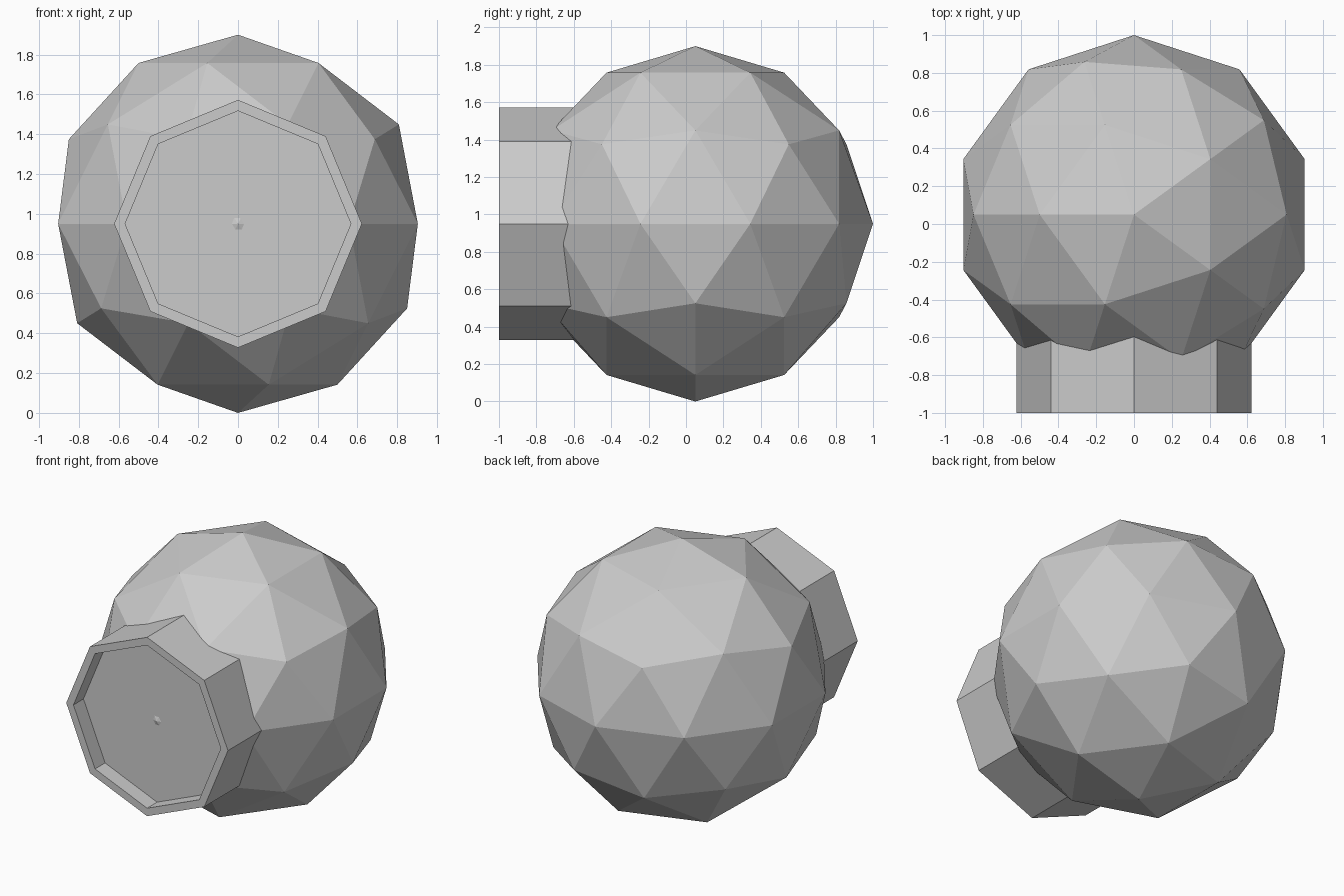
import bpy, bmesh
from math import radians, cos
from mathutils import Matrix

if "Cube" in bpy.data.objects:
    bpy.data.objects.remove(bpy.data.objects["Cube"])

CENTRE_Z = 0.95


def add_object(name, bm):
    mesh = bpy.data.meshes.new(name)
    bm.to_mesh(mesh)
    bm.free()
    obj = bpy.data.objects.new(name, mesh)
    bpy.context.collection.objects.link(obj)
    return obj


# Faceted round body
bm = bmesh.new()
bmesh.ops.create_icosphere(
    bm, subdivisions=2, radius=0.95,
    matrix=Matrix.Translation((0, 0.05, CENTRE_Z)) @ Matrix.Rotation(radians(180), 4, 'Z'))
add_object("body", bm)

# Eight-sided muzzle pointing forward, with a shallow recess in its front face
FRONT, BACK = -1.0, -0.5
OUTER, INNER, RECESS = 0.6225, 0.5625, 0.11
bm = bmesh.new()
bmesh.ops.create_cone(
    bm, cap_ends=True, segments=8, radius1=OUTER, radius2=OUTER, depth=BACK - FRONT,
    matrix=Matrix.Translation((0, (FRONT + BACK) / 2, CENTRE_Z)) @ Matrix.Rotation(radians(90), 4, 'X'))
bm.normal_update()
cap = min(bm.faces, key=lambda f: f.calc_center_median().y)
bmesh.ops.inset_region(bm, faces=[cap], thickness=(OUTER - INNER) * cos(radians(22.5)))
floor = bmesh.ops.extrude_discrete_faces(bm, faces=[cap])["faces"][0]
bmesh.ops.translate(bm, verts=floor.verts, vec=(0, RECESS, 0))
add_object("muzzle", bm)
